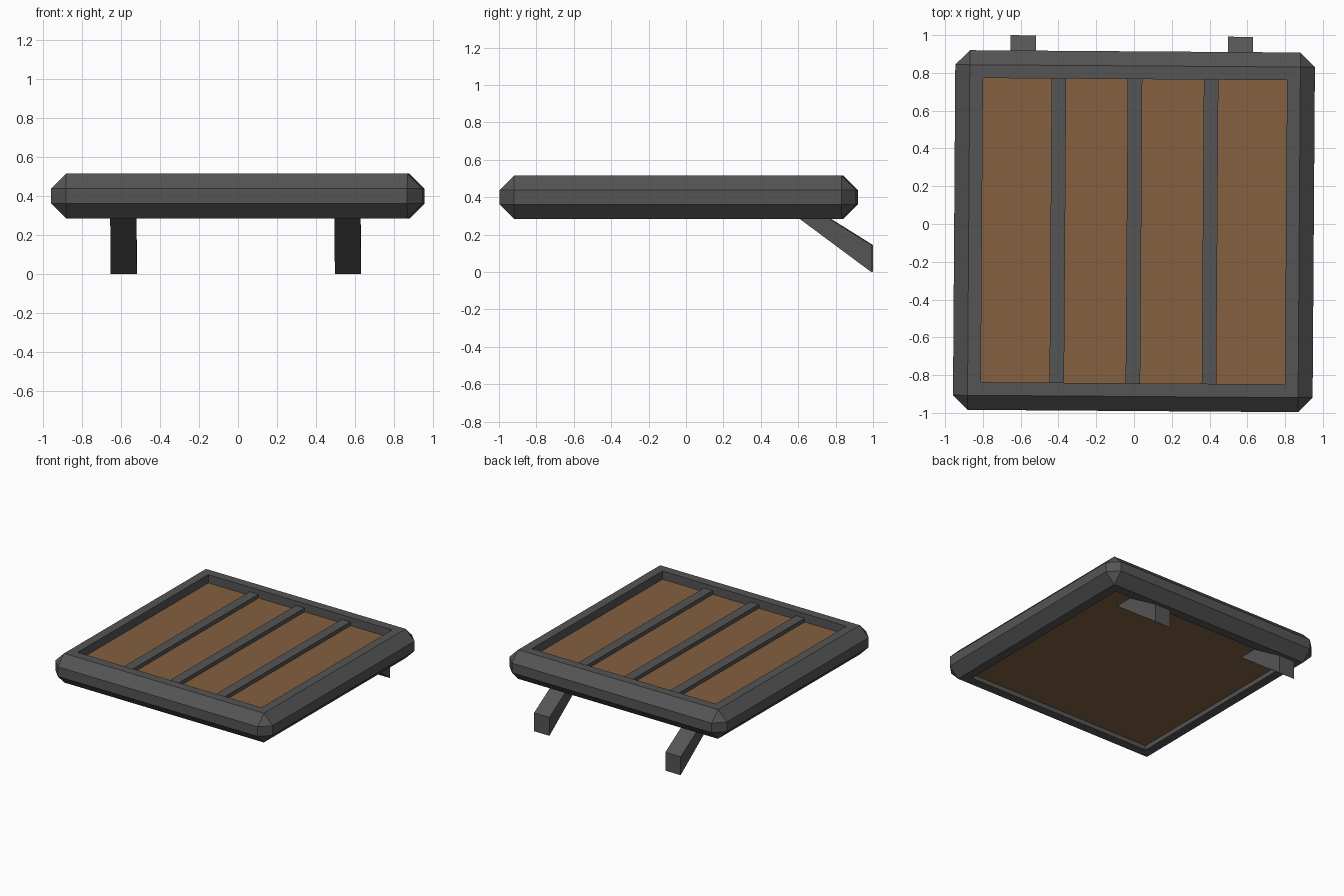
import bpy, bmesh, math
from mathutils import Matrix, Vector

if "Cube" in bpy.data.objects:
    bpy.data.objects.remove(bpy.data.objects["Cube"])

CY = -0.038                                        # centre of the tray in y
TURN = Matrix.Rotation(math.radians(-0.4), 4, 'Z')  # model sits very slightly turned


def material(name, color):
    m = bpy.data.materials.new(name)
    m.diffuse_color = (*color, 1)
    m.use_nodes = True
    m.node_tree.nodes["Principled BSDF"].inputs["Base Color"].default_value = m.diffuse_color
    return m


IRON = material("dark_metal", (0.09, 0.09, 0.09))
WOOD = material("wood", (0.23, 0.115, 0.05))


def add(name, bm, mat):
    bmesh.ops.recalc_face_normals(bm, faces=bm.faces)
    me = bpy.data.meshes.new(name)
    bm.to_mesh(me)
    bm.free()
    me.materials.append(mat)
    ob = bpy.data.objects.new(name, me)
    ob.matrix_world = TURN
    bpy.context.collection.objects.link(ob)
    return ob


def box(name, center, size, mat, bevel=0):
    bm = bmesh.new()
    bmesh.ops.create_cube(bm, size=1, matrix=Matrix.Translation(Vector(center)) @ Matrix.Diagonal((*size, 1)))
    if bevel:
        bmesh.ops.bevel(bm, geom=bm.edges[:], offset=bevel, segments=1, profile=0.5, affect='EDGES')
    return add(name, bm, mat)


# Chamfered frame with a square opening
frame = box("frame", (0, CY, 0.4), (1.904, 1.904, 0.23), IRON, 0.077)
cutter = box("opening_cutter", (0, CY, 0.4), (1.61, 1.61, 1), IRON)
cutter.hide_render = True
mod = frame.modifiers.new("opening", 'BOOLEAN')
mod.operation = 'DIFFERENCE'
mod.solver = 'EXACT'
mod.object = cutter
bpy.context.view_layer.objects.active = frame
bpy.ops.object.modifier_apply(modifier=mod.name)
bpy.data.objects.remove(cutter)

# Recessed wooden panel
box("panel", (0, CY, 0.385), (1.61, 1.61, 0.13), WOOD)

# Three bars lying across the panel
for i in (-1, 0, 1):
    box(f"bar_{i + 2}", (0.403 * i, CY, 0.445), (0.077, 1.61, 0.07), IRON)

# Tapered slanting legs at the back, with upright cut ends
LEG = [(0.51, 0.36), (0.995, 0.0), (0.995, 0.145), (0.65, 0.36)]
for side, x in (("left", -0.593), ("right", 0.557)):
    bm = bmesh.new()
    face = bm.faces.new([bm.verts.new((x - 0.067, y, z)) for y, z in LEG])
    ext = bmesh.ops.extrude_face_region(bm, geom=[face], use_keep_orig=True)
    bmesh.ops.translate(bm, vec=(0.134, 0, 0),
                        verts=[v for v in ext["geom"] if isinstance(v, bmesh.types.BMVert)])
    add(f"back_leg_{side}", bm, IRON)
